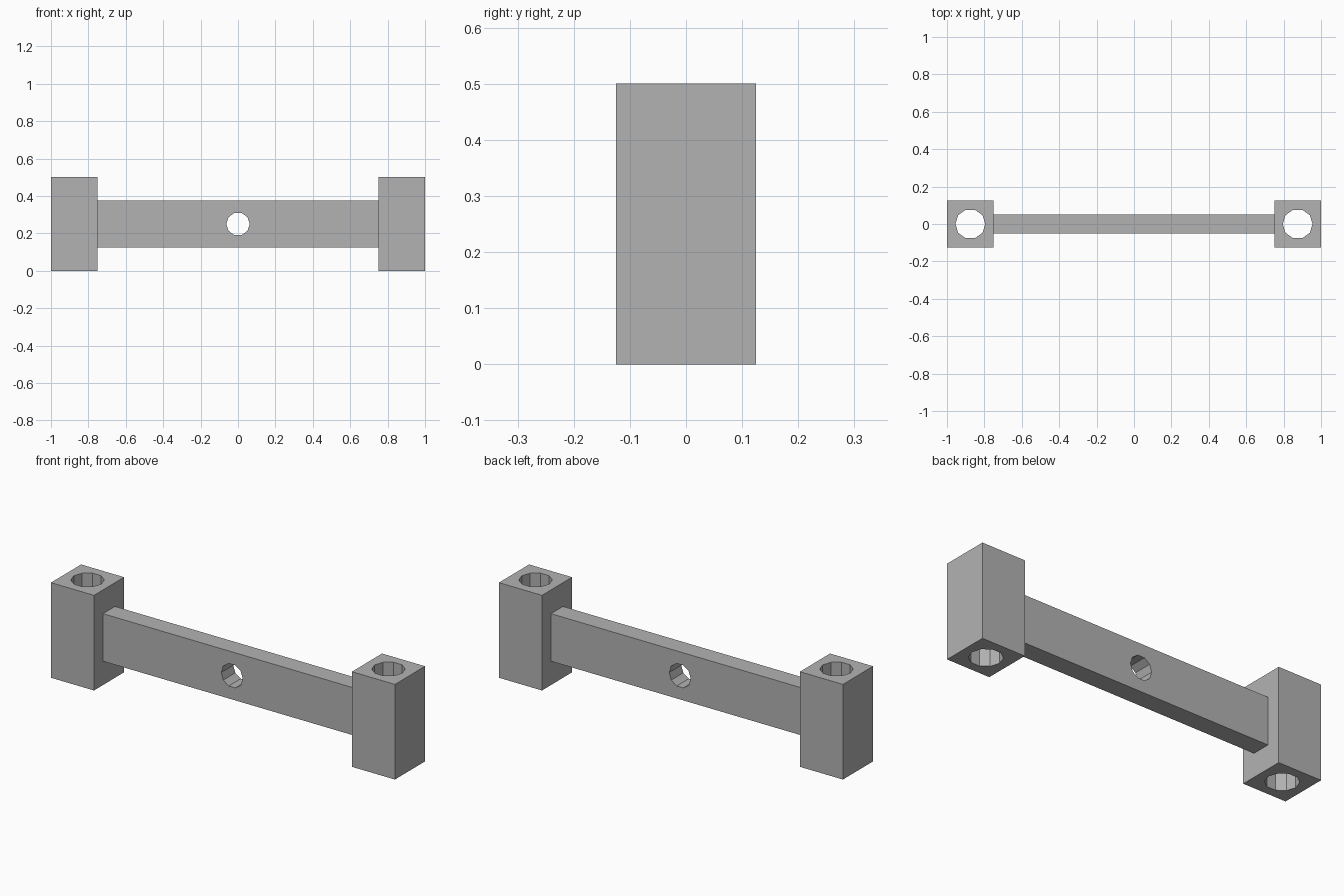
import bpy
import bmesh
import math
from mathutils import Matrix, Vector

cube = bpy.data.objects.get("Cube")
if cube:
    bpy.data.objects.remove(cube, do_unlink=True)

grey = bpy.data.materials.new("plain grey")
grey.use_nodes = True
colour = (0.45, 0.45, 0.45, 1)
grey.diffuse_color = colour
grey.node_tree.nodes["Principled BSDF"].inputs["Base Color"].default_value = colour


def add_object(name, bm):
    bmesh.ops.recalc_face_normals(bm, faces=bm.faces)
    mesh = bpy.data.meshes.new(name)
    bm.to_mesh(mesh)
    bm.free()
    mesh.materials.append(grey)
    obj = bpy.data.objects.new(name, mesh)
    bpy.context.collection.objects.link(obj)
    return obj


def drilled_box(name, centre, size, radius, axis, sides=10):
    """Box with a faceted hole drilled through its middle along an axis."""
    bm = bmesh.new()
    bmesh.ops.create_cube(bm, size=1, matrix=Matrix.Diagonal((*size, 1)))
    box = add_object(name, bm)
    box.location = centre

    bm = bmesh.new()
    turn = Vector((0, 0, 1)).rotation_difference(Vector(axis)).to_matrix().to_4x4()
    bmesh.ops.create_circle(bm, cap_ends=True, radius=radius, segments=sides,
                            matrix=Matrix.Rotation(math.pi / 2, 4, "Z"))
    out = bmesh.ops.extrude_face_region(bm, geom=bm.faces[:])
    top = [v for v in out["geom"] if isinstance(v, bmesh.types.BMVert)]
    bmesh.ops.translate(bm, verts=top, vec=(0, 0, 2))
    bmesh.ops.translate(bm, verts=bm.verts, vec=(0, 0, -1))
    bmesh.ops.transform(bm, verts=bm.verts, matrix=turn)
    cutter = add_object(name + "_hole_cutter", bm)
    cutter.location = centre
    cutter.hide_render = True
    cutter.hide_set(True)

    # Bake the cut, then discard the cutter
    cut = box.modifiers.new("hole", "BOOLEAN")
    cut.operation = "DIFFERENCE"
    cut.solver = "EXACT"
    cut.object = cutter
    bpy.context.view_layer.update()
    evaluated = box.evaluated_get(bpy.context.evaluated_depsgraph_get())
    box.data = bpy.data.meshes.new_from_object(evaluated)
    box.modifiers.clear()
    bpy.data.objects.remove(cutter, do_unlink=True)
    return box


# End blocks with vertical holes
for side, x in (("left", 0.875), ("right", -0.875)):
    drilled_box(side + "_end_block", (x, 0, 0.25), (0.25, 0.25, 0.5), 0.08, (0, 0, 1))

# Thin cross bar with a hole through its centre
drilled_box("cross_bar", (0, 0, 0.25), (1.5, 0.1, 0.25), 0.0625, (0, 1, 0))
